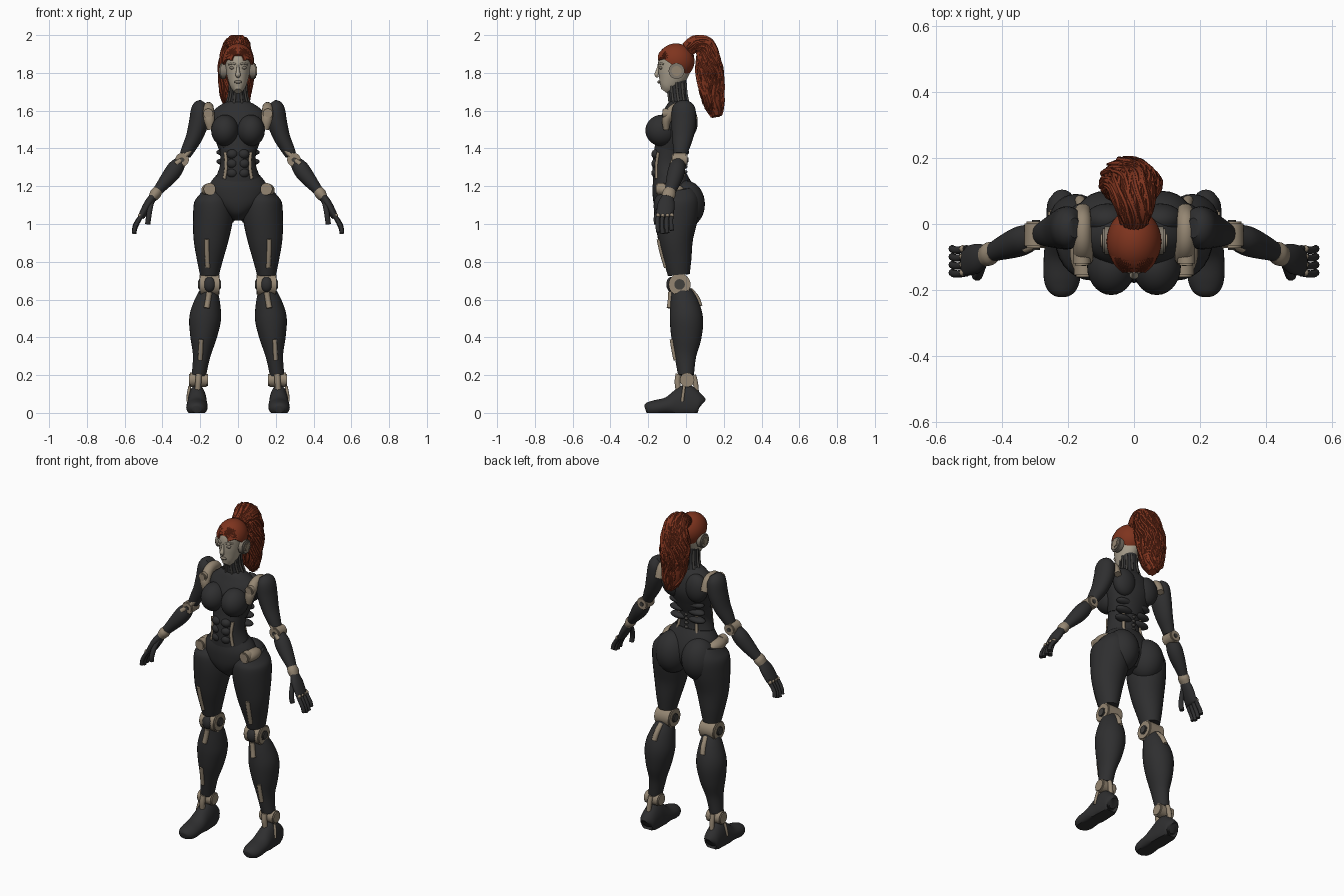
import bpy, bmesh, math, random
from mathutils import Vector, Matrix

random.seed(4)


def material(name, r, g, b):
    m = bpy.data.materials.new(name)
    m.diffuse_color = (r, g, b, 1)
    return m


SUIT = material("black suit", .028, .028, .029)
JOINT = material("beige joint", .30, .24, .17)
SKIN = material("pale face", .40, .35, .27)
HAIR = material("red hair", .21, .034, .013)
METAL = material("dark metal", .055, .052, .048)
EAR = material("grey beige ear", .22, .19, .15)


def finish(name, bm, mat):
    bmesh.ops.recalc_face_normals(bm, faces=bm.faces)
    me = bpy.data.meshes.new(name)
    bm.to_mesh(me)
    bm.free()
    me.materials.append(mat)
    ob = bpy.data.objects.new(name, me)
    bpy.context.collection.objects.link(ob)
    return ob


def spline(pts, sub):
    """Catmull-Rom through tuples of any length."""
    p = [pts[0]] + list(pts) + [pts[-1]]
    out = []
    for i in range(1, len(p) - 2):
        for k in range(sub):
            t = k / sub
            out.append([.5 * (2*b + (c-a)*t + (2*a-5*b+4*c-d)*t*t + (3*b-a-3*c+d)*t**3)
                        for a, b, c, d in zip(p[i-1], p[i], p[i+1], p[i+2])])
    return out + [list(pts[-1])]


def frames(rings, sub):
    """Smooth path of (centre, side axis, depth axis, side radius, depth radius)."""
    s = spline(rings, sub)
    out = []
    for i, q in enumerate(s):
        t = (Vector(s[min(i+1, len(s)-1)][:3]) - Vector(s[max(i-1, 0)][:3])).normalized()
        u = Vector((1, 0, 0))
        u = (u - t * u.dot(t)).normalized()
        out.append((Vector(q[:3]), u, t.cross(u), max(q[3], .001), max(q[4], .001)))
    return out


def add_tube(bm, rings, seg, sub, sx=1, floor=False):
    prev = None
    for c, u, v, a, b in frames(rings, sub):
        ring = []
        for k in range(seg):
            w = 2 * math.pi * k / seg
            p = c + u * a * math.cos(w) + v * b * math.sin(w)
            if floor:
                p.z = max(p.z, 0)
            ring.append(bm.verts.new((p.x * sx, p.y, p.z)))
        if prev:
            for k in range(seg):
                j = (k + 1) % seg
                bm.faces.new((prev[k], prev[j], ring[j], ring[k]))
        else:
            bm.faces.new(ring[::-1])
        prev = ring
    bm.faces.new(prev)


def loft(name, rings, mat, pair=True, seg=28, sub=5, floor=False):
    for sx, tag in ((1, "_left"), (-1, "_right")) if pair else ((1, ""),):
        bm = bmesh.new()
        add_tube(bm, rings, seg, sub, sx, floor)
        finish(name + tag, bm, mat)


def strip(name, pts, r, mat, pair=True):
    loft(name, [(*p, r, r) for p in pts], mat, pair, 10, 4)


def ball(name, c, r, mat, pair=True):
    for sx, tag in ((1, "_left"), (-1, "_right")) if pair else ((1, ""),):
        bm = bmesh.new()
        m = Matrix.Translation((c[0]*sx, c[1], c[2])) @ Matrix.Diagonal((*r, 1))
        bmesh.ops.create_uvsphere(bm, u_segments=28, v_segments=18, radius=1, matrix=m)
        finish(name + tag, bm, mat)


def disc(name, c, r, depth, axis, mat):
    """Bevelled hub, axis 'X' or 'Y', on both sides."""
    for sx, tag in ((1, "_left"), (-1, "_right")):
        bm = bmesh.new()
        rot = Matrix.Rotation(math.pi/2, 4, 'Y' if axis == 'X' else 'X')
        bmesh.ops.create_cone(bm, cap_ends=True, segments=28, radius1=r, radius2=r, depth=depth,
                              matrix=Matrix.Translation((c[0]*sx, c[1], c[2])) @ rot)
        rim = [e for e in bm.edges if any(len(f.verts) > 4 for f in e.link_faces)]
        bmesh.ops.bevel(bm, geom=rim, offset=.006, segments=2, affect='EDGES')
        finish(name + tag, bm, mat)


# Torso
loft("chest", [(0, -.035, 1.65, .05, .042), (0, -.038, 1.625, .1, .065), (0, -.04, 1.58, .145, .085),
               (0, -.048, 1.52, .143, .1), (0, -.065, 1.45, .122, .095), (0, -.08, 1.39, .1, .088)], SUIT, False, 40)
loft("abdomen", [(0, -.078, 1.42, .1, .085), (0, -.09, 1.33, .093, .086), (0, -.09, 1.27, .108, .086),
                 (0, -.083, 1.2, .14, .09)], SUIT, False, 40)
loft("pelvis", [(0, -.085, 1.255, .118, .088), (0, -.075, 1.2, .155, .105), (0, -.06, 1.13, .145, .113),
                (0, -.05, 1.07, .08, .1), (0, -.045, 1.025, .03, .06)], SUIT, False, 40)
ball("breast", (.069, -.128, 1.495), (.073, .087, .083), SUIT)
ball("shoulder_blade", (.08, .012, 1.54), (.07, .05, .085), SUIT)
for i, z in enumerate((1.27, 1.32, 1.37)):
    ball(f"belly_plate_{i}", (.03, -.158, z), (.03, .025, .026), SUIT)
    ball(f"rib_plate_{i}", (.06, -.02 + .006 * i, z + .06), (.055, .03, .02), SUIT)
strip("waist_strut", [(.068, -.147, 1.38), (.062, -.156, 1.31), (.072, -.155, 1.24)], .009, JOINT)
strip("back_strut", [(.06, -.02, 1.36), (.058, -.02, 1.3), (.066, -.01, 1.24)], .009, JOINT)
for i in range(6):
    ball(f"vertebra_{i}", (0, -.006, 1.25 + i * .026), (.012, .014, .009), METAL, False)

# Neck and its cables
loft("neck", [(0, -.035, 1.61, .075, .055), (0, -.042, 1.66, .05, .05), (0, -.047, 1.71, .044, .05),
              (0, -.05, 1.77, .044, .052)], SUIT, False)
for i in range(5):
    a = math.radians(-70 + i * 35)
    x, y = math.cos(a), math.sin(a)
    strip(f"neck_cable_{i}", [(.06*x, -.037 + .052*y, 1.64), (.046*x, -.045 + .05*y, 1.69),
                              (.044*x, -.05 + .05*y, 1.75)], .007, METAL)

# Head and face
loft("head", [(0, -.115, 1.703, .018, .022), (0, -.1, 1.725, .038, .045), (0, -.078, 1.77, .055, .072),
              (0, -.063, 1.82, .065, .086), (0, -.056, 1.875, .068, .088), (0, -.052, 1.915, .056, .072),
              (0, -.05, 1.94, .025, .03)], SKIN, False, 36)
loft("nose", [(0, -.142, 1.84, .006, .008), (0, -.15, 1.81, .009, .01), (0, -.156, 1.79, .014, .011),
              (0, -.148, 1.778, .008, .006)], SKIN, False, 16)
ball("lips", (0, -.143, 1.752), (.021, .008, .008), EAR, False)
ball("eyelid", (.029, -.132, 1.827), (.016, .011, .009), EAR)
strip("brow", [(.012, -.146, 1.845), (.03, -.139, 1.851), (.05, -.118, 1.845)], .005, SKIN)
disc("ear_hub", (.078, -.05, 1.81), .042, .036, 'X', EAR)
disc("ear_cap", (.096, -.05, 1.81), .026, .01, 'X', JOINT)

# Swept-back hair, trimmed along the hairline
bm = bmesh.new()
bmesh.ops.create_uvsphere(bm, u_segments=36, v_segments=24, radius=1, matrix=Matrix.Translation((0, -.053, 1.862))
                          @ Matrix.Diagonal((.083, .098, .094, 1)))
bmesh.ops.bisect_plane(bm, geom=bm.verts[:] + bm.edges[:] + bm.faces[:], plane_co=(0, -.13, 1.882),
                       plane_no=(0, .56, .83), clear_inner=True)
bmesh.ops.holes_fill(bm, edges=[e for e in bm.edges if e.is_boundary])
finish("hair_cap", bm, HAIR)
bm = bmesh.new()
for i in range(30):
    a = -1.45 + 2.9 * i / 29
    x, z = math.sin(a), math.cos(a)
    pts = []
    for t in (0, .25, .5, .75, 1):
        y = math.cos(math.pi * (.12 + .76 * t))
        r = math.sqrt(1 - y * y) * (1 - .35 * t)
        pts.append((.083*x*r, -.053 - .098*y, 1.864 + .094 * (z*r + .3 * t * (1-z)), .006, .004))
    add_tube(bm, pts, 6, 4)
finish("hair_locks", bm, HAIR)

# Ponytail body with loose wavy strands
tail = [(0, .01, 1.925, .035, .03), (0, .05, 1.952, .05, .035), (-.005, .1, 1.94, .064, .046),
        (-.01, .117, 1.87, .078, .056), (-.015, .125, 1.8, .083, .06), (-.015, .137, 1.7, .072, .058),
        (-.01, .15, 1.62, .05, .048), (0, .16, 1.57, .022, .026)]
loft("ponytail", tail, HAIR, False, 32)
bm = bmesh.new()
core = frames(tail, 3)
for i in range(100):
    a, s, ph = random.uniform(0, 6.28), random.uniform(.88, 1.1), random.uniform(0, 6.28)
    last = random.randint(14, len(core))
    pts = []
    for k, (c, u, v, rx, ry) in enumerate(core[:last]):
        w = a + .25 * math.sin(k * .8 + ph)
        q = s + .07 * math.sin(k * .6 + ph)
        p = c + u * rx * q * math.cos(w) + v * ry * q * math.sin(w)
        p.z = min(p.z, 1.993)
        r = .008 if k < last - 3 else .004
        pts.append((*p, r, r))
    add_tube(bm, pts, 6, 2)
finish("ponytail_strands", bm, HAIR)

# Arms
loft("shoulder_joint", [(.145, -.105, 1.5, .018, .015), (.153, -.1, 1.56, .03, .026), (.156, -.055, 1.61, .028, .03),
                        (.156, .01, 1.61, .026, .026), (.155, .045, 1.55, .022, .018)], JOINT)
disc("shoulder_hub", (.158, -.1, 1.585), .026, .05, 'Y', JOINT)
loft("upper_arm", [(.18, -.012, 1.645, .02, .03), (.196, -.012, 1.615, .048, .06), (.207, -.012, 1.54, .052, .065),
                   (.232, -.018, 1.46, .044, .056), (.262, -.026, 1.4, .036, .043), (.28, -.03, 1.365, .03, .034)], SUIT)
disc("elbow_joint", (.296, -.033, 1.34), .036, .08, 'Y', JOINT)
disc("elbow_cap", (.296, -.033, 1.34), .018, .09, 'Y', METAL)
strip("elbow_strut", [(.255, -.05, 1.39), (.29, -.06, 1.35), (.33, -.075, 1.315)], .014, JOINT)
loft("forearm", [(.303, -.038, 1.332, .03, .034), (.33, -.047, 1.296, .043, .044), (.36, -.058, 1.255, .042, .044),
                 (.405, -.075, 1.2, .031, .035), (.432, -.087, 1.168, .024, .028)], SUIT)
loft("wrist_joint", [(.424, -.084, 1.178, .026, .03), (.437, -.09, 1.16, .03, .036), (.452, -.096, 1.138, .024, .032)], JOINT)
loft("palm", [(.447, -.094, 1.148, .02, .03), (.474, -.104, 1.105, .024, .045), (.505, -.112, 1.05, .02, .045),
              (.515, -.113, 1.035, .014, .04)], SUIT)
for i in range(4):
    y = -.147 + i * .024
    d = (.008, 0, .004, .018)[i]
    strip(f"finger_{i}", [(.505, y, 1.055), (.53, y - .004, 1.01 + d * .5), (.545, y - .003, .975 + d),
                          (.55, y, .948 + d)], .0115, SUIT)
    ball(f"knuckle_{i}", (.518, y, 1.045), (.011, .011, .011), JOINT)
strip("thumb", [(.458, -.118, 1.12), (.468, -.147, 1.07), (.474, -.158, 1.03), (.478, -.155, 1.0)], .014, SUIT)

# Hips and legs
ball("buttock", (.088, -.002, 1.105), (.098, .102, .125), SUIT)
ball("hip_joint", (.152, -.085, 1.18), (.042, .075, .035), JOINT)
disc("hip_hub", (.15, -.135, 1.185), .032, .05, 'Y', JOINT)
loft("thigh", [(.137, -.055, 1.185, .05, .085), (.13, -.05, 1.13, .098, .118), (.132, -.052, 1.04, .106, .116),
               (.143, -.055, .92, .093, .093), (.149, -.045, .81, .069, .074), (.151, -.038, .73, .05, .058)], SUIT)
strip("thigh_strut", [(.165, -.143, .92), (.164, -.128, .85), (.16, -.104, .77)], .013, JOINT)
disc("knee_joint", (.151, -.034, .68), .058, .105, 'X', JOINT)
disc("knee_hub", (.151, -.034, .68), .028, .122, 'X', METAL)
ball("kneecap", (.151, -.078, .68), (.032, .026, .04), SUIT)
strip("shin_bracket", [(.152, -.08, .64), (.158, -.082, .6), (.166, -.088, .555)], .015, JOINT)
strip("calf_bracket", [(.152, .02, .65), (.158, .055, .61), (.164, .072, .565)], .016, JOINT)
loft("lower_leg", [(.151, -.032, .66, .042, .048), (.162, -.012, .59, .068, .073), (.174, .002, .5, .084, .088),
                   (.183, .002, .4, .07, .08), (.193, -.003, .3, .046, .057), (.207, 0, .2, .038, .042)], SUIT)
strip("shin_strut", [(.195, -.075, .39), (.197, -.067, .34), (.2, -.055, .28)], .012, JOINT)
disc("ankle_joint", (.21, .006, .175), .038, .1, 'X', JOINT)
strip("ankle_front", [(.207, -.04, .205), (.21, -.045, .165), (.213, -.04, .12)], .016, JOINT)
strip("ankle_heel", [(.21, .04, .2), (.212, .05, .16), (.214, .055, .11)], .014, JOINT)

# Shoes, flattened on the ground
loft("shoe", [(.217, .08, .04, .025, .03), (.217, .068, .045, .044, .06), (.216, .01, .05, .05, .1),
              (.216, -.04, .045, .052, .082), (.217, -.1, .035, .056, .048), (.218, -.165, .025, .055, .042),
              (.218, -.2, .022, .043, .034), (.218, -.215, .018, .025, .02)], SUIT, floor=True)
strip("shoe_buckle", [(.255, -.01, .14), (.263, -.015, .1), (.266, -.02, .06)], .008, JOINT)

bpy.ops.object.select_all(action='SELECT')
bpy.context.view_layer.objects.active = bpy.context.collection.objects[0]
bpy.ops.object.shade_smooth_by_angle(angle=math.radians(40))
